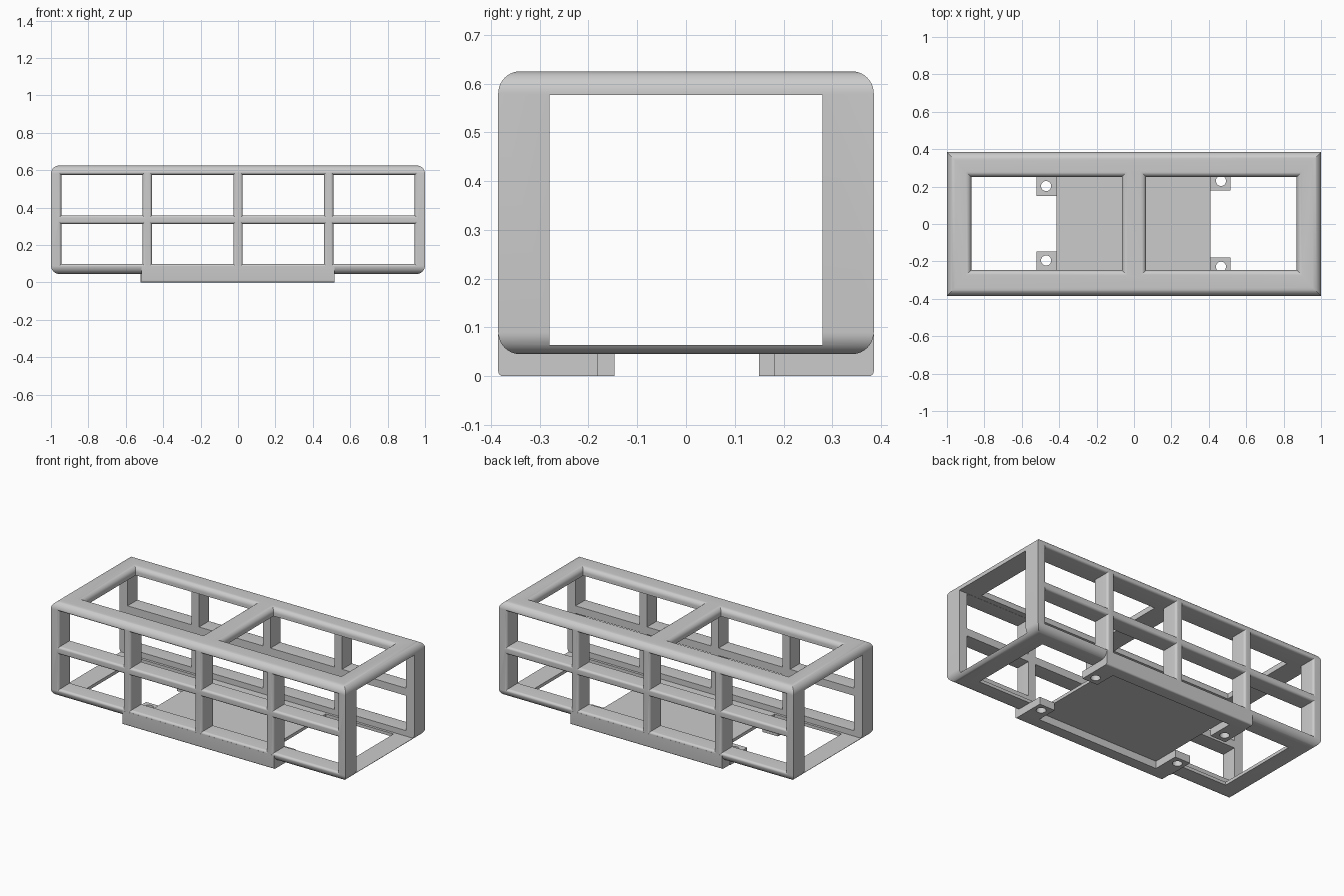
import bpy, bmesh, math

if "Cube" in bpy.data.objects:
    bpy.data.objects.remove(bpy.data.objects["Cube"])

def new_object(name, bm):
    bmesh.ops.recalc_face_normals(bm, faces=bm.faces)
    me = bpy.data.meshes.new(name)
    bm.to_mesh(me)
    bm.free()
    ob = bpy.data.objects.new(name, me)
    bpy.context.collection.objects.link(ob)
    return ob

def box(name, lo, hi, bevel=0.0, pick=None, segs=6):
    """Box between two corners; edges accepted by pick(edge) are rounded."""
    bm = bmesh.new()
    bmesh.ops.create_cube(bm, size=1)
    for v in bm.verts:
        v.co = [(a + b) / 2 + c * (b - a) for a, b, c in zip(lo, hi, v.co)]
    if bevel:
        bmesh.ops.bevel(bm, geom=[e for e in bm.edges if pick(e)], offset=bevel,
                        segments=segs, profile=0.5, affect='EDGES')
    return new_object(name, bm)

def flared_cutter(u0, u1, v0, v1, surface, inner, r, place):
    """Window cutter that widens at the outer surface to round the rim."""
    bm = bmesh.new()
    levels = [(surface + 0.05, r)]
    for i in range(7):
        a = math.pi / 2 * (1 - i / 6)
        levels.append((surface - r * (1 - math.sin(a)), r * (1 - math.cos(a))))
    levels.append((inner, 0))
    rings = [[bm.verts.new(place(u, v, w)) for u, v in
              ((u0 - e, v0 - e), (u1 + e, v0 - e), (u1 + e, v1 + e), (u0 - e, v1 + e))]
             for w, e in levels]
    for a, b in zip(rings, rings[1:]):
        for i in range(4):
            j = (i + 1) % 4
            bm.faces.new((a[i], a[j], b[j], b[i]))
    bm.faces.new(rings[0])
    bm.faces.new(rings[-1])
    return new_object("window_cutter", bm)

def cut(ob, cutter):
    cutter.hide_render = True
    bpy.context.view_layer.objects.active = ob
    m = ob.modifiers.new("cut", 'BOOLEAN')
    m.operation, m.solver, m.object = 'DIFFERENCE', 'EXACT', cutter
    bpy.ops.object.modifier_apply(modifier=m.name)
    bpy.data.objects.remove(cutter, do_unlink=True)

def smooth(ob):
    bpy.ops.object.select_all(action='DESELECT')
    ob.select_set(True)
    bpy.context.view_layer.objects.active = ob
    bpy.ops.object.shade_smooth_by_angle(angle=math.radians(30))

# Cage body: rounded along the top and bottom edges, sharp at vertical corners
horizontal = lambda e: abs(e.verts[0].co.z - e.verts[1].co.z) < 1e-4
cage = box("cage_frame", (-1, -0.385, 0.045), (1, 0.385, 0.625), 0.045, horizontal, 10)

# Interior, open through both ends
cut(cage, box("cavity", (-1.1, -0.28, 0.064), (1.1, 0.28, 0.576)))

# Front and back windows, two rows of four
for s in (-1, 1):
    for x0, x1 in ((-0.945, -0.51), (-0.46, -0.025), (0.025, 0.46), (0.51, 0.945)):
        for z0, z1 in ((0.098, 0.312), (0.358, 0.575)):
            cut(cage, flared_cutter(x0, x1, z0, z1, 0.385, 0.26, 0.015,
                                    lambda u, v, w: (u, s * w, v)))

# Two top openings and two floor openings
for x0, x1 in ((-0.87, -0.065), (0.065, 0.87)):
    cut(cage, flared_cutter(x0, x1, -0.247, 0.252, 0.625, 0.55, 0.03,
                            lambda u, v, w: (u, v, w)))
for x0, x1 in ((-0.87, -0.415), (0.41, 0.87)):
    cut(cage, box("floor_cutter", (x0, -0.265, -0.1), (x1, 0.265, 0.08)))
smooth(cage)

# Base strips under the front and back, rounded along the lower outer edge
for s, side in ((-1, "front"), (1, "back")):
    y0, y1 = sorted((s * 0.385, s * 0.31))
    outer = lambda e: all(v.co.z < 0.01 and abs(v.co.y) > 0.38 for v in e.verts)
    smooth(box(side + "_base_strip", (-0.515, y0, 0), (0.515, y1, 0.085), 0.01, outer))

# Four mounting tabs with screw holes
for name, x0, x1, s, inner, hx, hy in (
        ("left_back", -0.52, -0.415, 1, 0.15, -0.47, 0.203),
        ("left_front", -0.52, -0.415, -1, 0.147, -0.47, -0.195),
        ("right_back", 0.41, 0.515, 1, 0.18, 0.465, 0.23),
        ("right_front", 0.41, 0.515, -1, 0.18, 0.465, -0.228)):
    y0, y1 = sorted((s * inner, s * 0.315))
    tab = box(name + "_mounting_tab", (x0, y0, 0), (x1, y1, 0.0455))
    bm = bmesh.new()
    bmesh.ops.create_cone(bm, cap_ends=True, segments=32, radius1=0.027,
                          radius2=0.027, depth=0.3)
    bmesh.ops.translate(bm, verts=bm.verts, vec=(hx, hy, 0))
    cut(tab, new_object("screw_hole", bm))
    smooth(tab)
